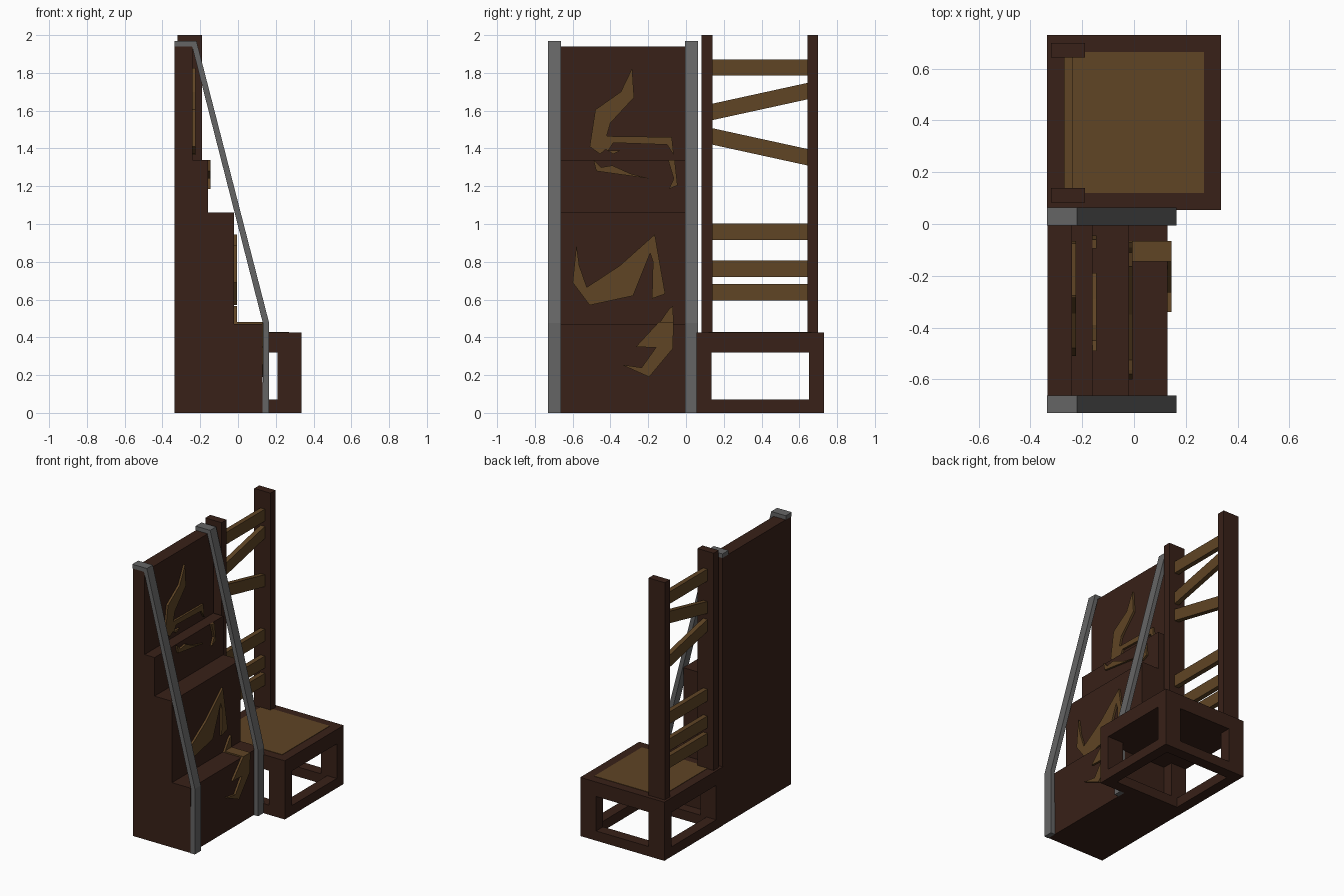
import bpy, bmesh
from mathutils import Vector


def material(name, rgb):
    m = bpy.data.materials.new(name)
    m.diffuse_color = (*rgb, 1)
    return m


DARK = material("dark_wood", (0.040, 0.015, 0.009))
LIGHT = material("light_wood", (0.115, 0.058, 0.018))
METAL = material("grey_metal", (0.13, 0.13, 0.13))


def prism(name, pts, offset, mat):
    """Extrude a closed 3D outline along an offset vector."""
    bm = bmesh.new()
    face = bm.faces.new([bm.verts.new(p) for p in pts])
    ext = bmesh.ops.extrude_face_region(bm, geom=[face], use_keep_orig=True)
    verts = [v for v in ext["geom"] if isinstance(v, bmesh.types.BMVert)]
    bmesh.ops.translate(bm, verts=verts, vec=Vector(offset))
    bmesh.ops.recalc_face_normals(bm, faces=bm.faces[:])
    me = bpy.data.meshes.new(name)
    bm.to_mesh(me)
    bm.free()
    me.materials.append(mat)
    ob = bpy.data.objects.new(name, me)
    bpy.context.collection.objects.link(ob)
    return ob


def xz_prism(name, pts, y0, y1, mat):
    return prism(name, [(x, y0, z) for x, z in pts], (0, y1 - y0, 0), mat)


def yz_prism(name, pts, x0, x1, mat):
    return prism(name, [(x0, y, z) for y, z in pts], (x1 - x0, 0, 0), mat)


def box(name, x0, x1, y0, y1, z0, z1, mat):
    return xz_prism(name, [(x0, z0), (x1, z0), (x1, z1), (x0, z1)], y0, y1, mat)


# Stepped cabinet body
steps = [(-0.335, 0), (0.13, 0), (0.13, 0.47), (-0.02, 0.47), (-0.02, 1.06),
         (-0.16, 1.06), (-0.16, 1.34), (-0.24, 1.34), (-0.24, 1.94), (-0.335, 1.94)]
xz_prism("stepped_cabinet", steps, -0.727, 0.06, DARK)

# Two sloping metal side rails
rail = [(0.13, 0), (0.165, 0), (0.165, 0.475), (-0.22, 1.97), (-0.337, 1.97),
        (-0.337, 1.94), (-0.243, 1.94), (0.133, 0.47)]
for side, y0 in (("left", -0.73), ("right", -0.005)):
    xz_prism(f"{side}_side_rail", rail, y0, y0 + 0.068, METAL)

# Angular inlays raised from the step faces: (outline in y,z and face x)
inlays = {
    "top_inlay": (-0.24, [(-.285, 1.825), (-.275, 1.67), (-.40, 1.535), (-.42, 1.465),
                          (-.075, 1.46), (-.065, 1.365), (-.10, 1.42), (-.385, 1.43),
                          (-.41, 1.39), (-.345, 1.39), (-.385, 1.37), (-.425, 1.395),
                          (-.455, 1.37), (-.51, 1.41), (-.48, 1.605), (-.345, 1.70)]),
    "middle_inlay_long": (-0.16, [(-.49, 1.34), (-.45, 1.30), (-.39, 1.31),
                                  (-.29, 1.265), (-.19, 1.24), (-.475, 1.28)]),
    "middle_inlay_short": (-0.16, [(-.095, 1.34), (-.06, 1.34), (-.045, 1.205),
                                   (-.09, 1.185), (-.065, 1.24)]),
    "lower_inlay": (-0.02, [(-.58, .89), (-.565, .78), (-.525, .665), (-.35, .78),
                            (-.165, .945), (-.14, .80), (-.11, .63), (-.18, .605),
                            (-.175, .80), (-.19, .845), (-.28, .62), (-.51, .57),
                            (-.60, .69)]),
    "tread_end_inlay": (-0.02, [(-.145, .47), (-.065, .47), (-.07, .565), (-.09, .55)]),
    "base_inlay": (0.13, [(-.145, .48), (-.065, .48), (-.07, .34), (-.195, .19),
                          (-.34, .255), (-.235, .24), (-.16, .345), (-.265, .35)]),
}
for name, (x, pts) in inlays.items():
    yz_prism(name, pts, x, x + 0.015, LIGHT)
box("tread_inlay", -0.005, 0.13, -0.145, -0.065, 0.47, 0.48, LIGHT)

# Seat slab with light panel
box("seat", -0.337, 0.337, 0.055, 0.73, 0.32, 0.425, DARK)
box("seat_panel", -0.27, 0.27, 0.12, 0.665, 0.425, 0.428, LIGHT)

# Four legs and the floor frame between them
for sx in (-1, 1):
    for y0 in (0.055, 0.65):
        box("chair_leg", min(sx * 0.21, sx * 0.337), max(sx * 0.21, sx * 0.337),
            y0, y0 + 0.08, 0, 0.32, DARK)
    box("floor_side_rail", min(sx * 0.26, sx * 0.337), max(sx * 0.26, sx * 0.337),
        0.135, 0.65, 0, 0.07, DARK)
for y0 in (0.055, 0.65):
    box("floor_cross_rail", -0.21, 0.21, y0, y0 + 0.08, 0, 0.07, DARK)

# Tall back posts
for y0 in (0.083, 0.643):
    box("back_post", -0.32, -0.19, y0, y0 + 0.057, 0.425, 2.0, DARK)

# Back slats: bottom edge at each end
for za, zb in ((1.785, 1.785), (1.55, 1.66), (1.42, 1.31),
               (0.915, 0.915), (0.72, 0.72), (0.595, 0.595)):
    yz_prism("back_slat", [(0.14, za), (0.643, zb), (0.643, zb + 0.087), (0.14, za + 0.087)],
             -0.27, -0.235, LIGHT)
